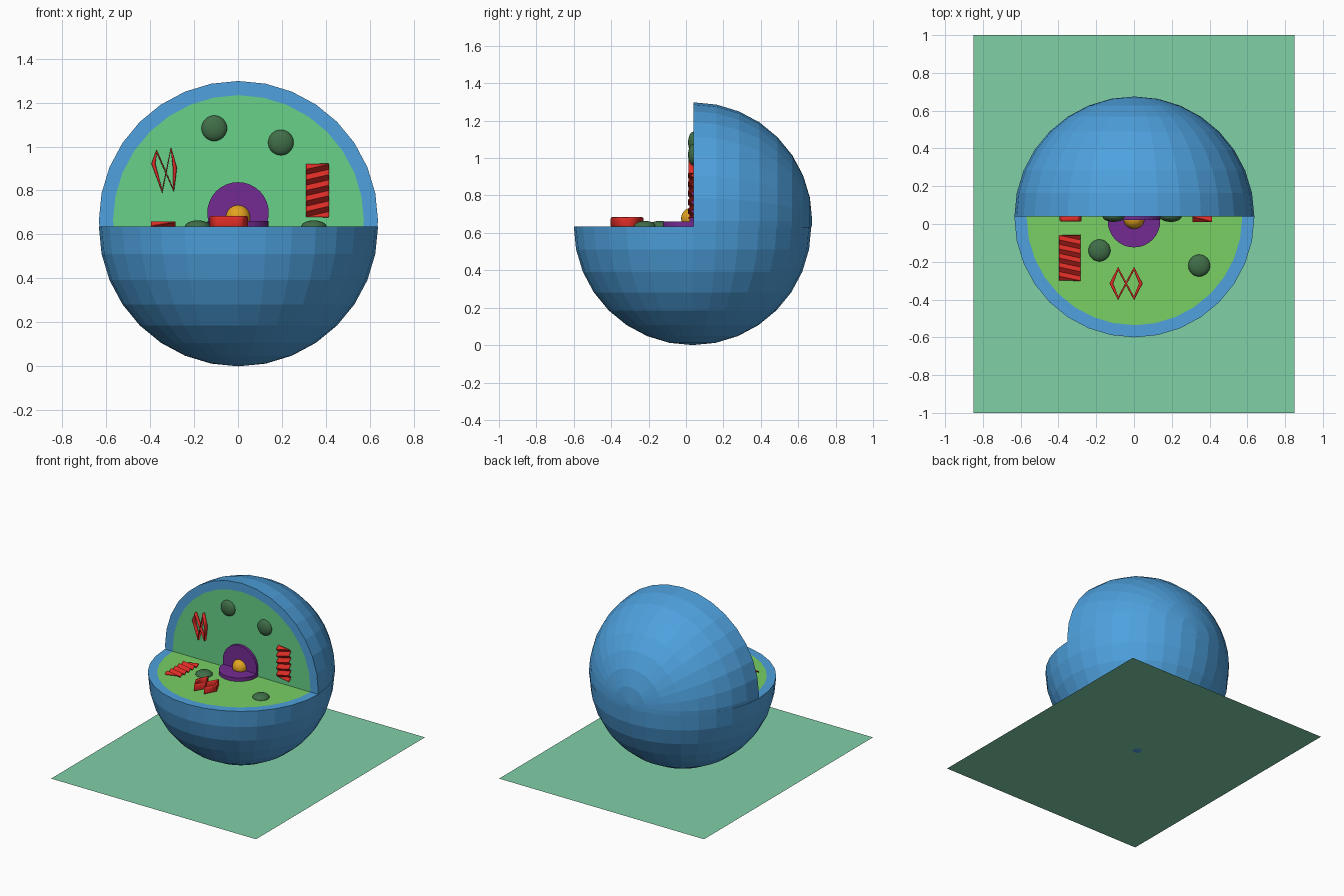
import bpy, bmesh, math
from mathutils import Matrix, Vector

if "Cube" in bpy.data.objects:
    bpy.data.objects.remove(bpy.data.objects["Cube"])


def mat(name, r, g, b):
    lin = [(c / 255 / 12.92 if c < 10 else ((c / 255 + 0.055) / 1.055) ** 2.4) for c in (r, g, b)]
    m = bpy.data.materials.new(name)
    m.diffuse_color = (*lin, 1)
    m.use_nodes = True
    m.node_tree.nodes["Principled BSDF"].inputs["Base Color"].default_value = m.diffuse_color
    return m


BLUE = mat("membrane_blue", 78, 161, 222)
FLOOR = mat("floor_green", 120, 208, 100)
WALL = mat("wall_green", 103, 209, 136)
PURPLE = mat("purple", 116, 43, 146)
YELLOW = mat("yellow", 228, 165, 32)
RED = mat("red", 225, 45, 38)
DARK = mat("dark_green", 64, 110, 72)
BASE = mat("base_green", 128, 208, 167)

FLOOR_Z = 0.635
WALL_Y = 0.04
R = 0.635
UPRIGHT = Matrix.Rotation(math.radians(90), 4, 'X')  # floor frame -> wall frame


def finish(bm, name, *mats):
    bmesh.ops.recalc_face_normals(bm, faces=bm.faces)
    me = bpy.data.meshes.new(name)
    bm.to_mesh(me)
    bm.free()
    for m in mats:
        me.materials.append(m)
    ob = bpy.data.objects.new(name, me)
    bpy.context.collection.objects.link(ob)
    return ob


def on_floor(x, y):
    return Matrix.Translation((x, y, FLOOR_Z))


def on_wall(x, z):
    return Matrix.Translation((x, WALL_Y, z)) @ UPRIGHT


def half_cell(name, matrix, inner_mat, cut_z=None):
    """Half sphere with a flat capped face, inset into rim and inner disc."""
    bm = bmesh.new()
    bmesh.ops.create_uvsphere(bm, u_segments=32, v_segments=16, radius=R)
    bmesh.ops.delete(bm, geom=[v for v in bm.verts if v.co.z > 1e-4], context='VERTS')
    rim = sorted([v for v in bm.verts if abs(v.co.z) < 1e-4],
                 key=lambda v: math.atan2(v.co.y, v.co.x))
    cap = bm.faces.new(rim)
    cap.normal_update()
    bmesh.ops.inset_region(bm, faces=[cap], thickness=0.064, use_even_offset=True)
    cap.material_index = 1
    bmesh.ops.transform(bm, matrix=matrix, verts=bm.verts)
    if cut_z is not None:
        bmesh.ops.bisect_plane(bm, geom=bm.verts[:] + bm.edges[:] + bm.faces[:],
                               plane_co=(0, 0, cut_z), plane_no=(0, 0, -1), clear_outer=True)
    return finish(bm, name, BLUE, inner_mat)


def disc(name, matrix, radius, height):
    bm = bmesh.new()
    bmesh.ops.create_cone(bm, cap_ends=True, segments=32, radius1=radius, radius2=radius,
                          depth=height, matrix=matrix @ Matrix.Translation((0, 0, height / 2)))
    return finish(bm, name, PURPLE)


def ball(name, matrix, radius, material, squash=1.0):
    bm = bmesh.new()
    bmesh.ops.create_uvsphere(bm, u_segments=32, v_segments=16, radius=radius,
                              matrix=matrix @ Matrix.Diagonal((1, 1, squash, 1)))
    return finish(bm, name, material)


def folded_strip(name, matrix, width, length, height, folds=10):
    """Pleated ribbon whose two edges zigzag in opposite phase."""
    bm = bmesh.new()
    rows = []
    for i in range(folds + 1):
        y = length * (i / folds - 0.5)
        zs = (height * (i % 2), height * ((i + 1) % 2))
        rows.append([bm.verts.new((sx * width / 2, y, 0.004 + z)) for sx, z in zip((-1, 1), zs)])
    for a, b in zip(rows, rows[1:]):
        bm.faces.new((a[0], a[1], b[1], b[0]))
    bmesh.ops.triangulate(bm, faces=bm.faces[:])
    bmesh.ops.transform(bm, matrix=matrix, verts=bm.verts)
    ob = finish(bm, name, RED)
    mod = ob.modifiers.new("thickness", 'SOLIDIFY')
    mod.thickness = 0.005
    return ob


def looped_band(name, matrix, pts, half_height, thick):
    """Closed crossing loop with a tall rounded section."""
    cu = bpy.data.curves.new(name, 'CURVE')
    cu.dimensions = '3D'
    cu.twist_mode = 'Z_UP'
    cu.fill_mode = 'FULL'
    cu.bevel_depth = thick
    cu.bevel_resolution = 2
    cu.extrude = half_height
    sp = cu.splines.new('POLY')
    sp.points.add(len(pts) - 1)
    for p, (x, y) in zip(sp.points, pts):
        p.co = (x, y, half_height + thick * 0.5, 1)
    sp.use_cyclic_u = True
    cu.materials.append(RED)
    ob = bpy.data.objects.new(name, cu)
    ob.matrix_world = matrix
    bpy.context.collection.objects.link(ob)
    bpy.ops.object.select_all(action='DESELECT')
    ob.select_set(True)
    bpy.context.view_layer.objects.active = ob
    bpy.ops.object.convert(target='MESH')


# base sheet
bm = bmesh.new()
bmesh.ops.create_grid(bm, x_segments=1, y_segments=1, size=1,
                      matrix=Matrix.Translation((0, 0, 0.003)) @ Matrix.Diagonal((0.85, 1, 1, 1)))
finish(bm, "base_sheet", BASE)

# cell body: lower bowl and rear upper quarter
half_cell("lower_half", Matrix.Translation((0.002, 0.035, FLOOR_Z)), FLOOR)
half_cell("rear_quarter", Matrix.Translation((0.002, WALL_Y, 0.663)) @ UPRIGHT, WALL, 0.628)

# nucleus discs and core
disc("nucleus_floor", on_floor(0, 0.015), 0.139, 0.027)
disc("nucleus_wall", on_wall(0, 0.698), 0.14, 0.02)
ball("nucleus_core", Matrix.Translation((0, 0.03, 0.678)), 0.056, YELLOW)

# vesicles
for i, m in enumerate((on_wall(-0.108, 1.083), on_wall(0.195, 1.018),
                       on_floor(-0.183, -0.14), on_floor(0.345, -0.22))):
    ball(f"vesicle_{i + 1}", m, 0.058, DARK, 0.5)

# pleated strips
folded_strip("pleated_strip_wall", on_wall(0.361, 0.80), 0.104, 0.24, 0.026)
folded_strip("pleated_strip_floor", on_floor(-0.34, -0.18), 0.112, 0.24, 0.02)

# crossing loops
looped_band("loop_floor", on_floor(-0.042, -0.315),
            [(0.042, 0.078), (0.078, 0), (0.042, -0.078),
             (-0.042, 0.078), (-0.078, 0), (-0.042, -0.078)], 0.017, 0.01)
looped_band("loop_wall", on_wall(-0.335, 0.892),
            [(0.03, 0.098), (0.048, 0.01), (0.042, -0.09),
             (-0.035, 0.085), (-0.05, 0.03), (-0.01, -0.095)], 0.007, 0.009)
